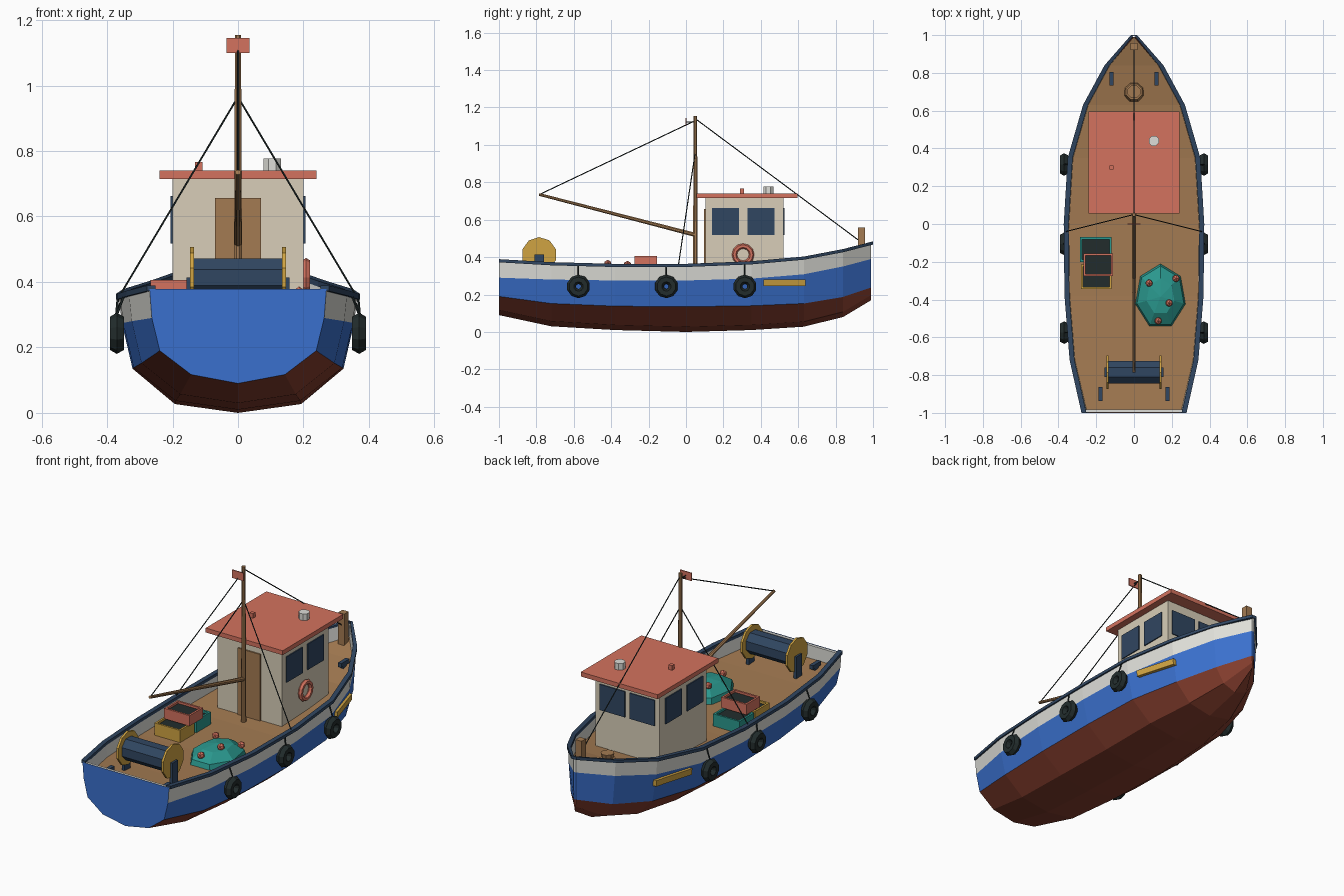
import bpy, bmesh, math
from mathutils import Vector

if "Cube" in bpy.data.objects:
    bpy.data.objects.remove(bpy.data.objects["Cube"])


def lin(c):
    return c / 12.92 if c <= 0.04045 else ((c + 0.055) / 1.055) ** 2.4


def material(name, r, g, b):
    m = bpy.data.materials.new(name)
    m.diffuse_color = (lin(r / 255), lin(g / 255), lin(b / 255), 1)
    m.use_nodes = True
    m.node_tree.nodes["Principled BSDF"].inputs["Base Color"].default_value = m.diffuse_color
    return m


BLUE = material("hull_blue", 58, 112, 205)
RED = material("antifouling_red", 134, 62, 46)
WHITE = material("white", 222, 222, 216)
CREAM = material("cream", 216, 206, 184)
CORAL = material("coral", 212, 114, 94)
NAVY = material("navy", 48, 70, 97)
WOOD = material("wood", 164, 123, 82)
TEAL = material("teal", 42, 152, 142)
YELLOW = material("yellow", 208, 164, 66)
BLACK = material("black", 34, 44, 44)


def make(name, verts, faces, mats, idx=None):
    me = bpy.data.meshes.new(name)
    me.from_pydata([tuple(v) for v in verts], [], faces)
    ob = bpy.data.objects.new(name, me)
    bpy.context.collection.objects.link(ob)
    for m in mats:
        me.materials.append(m)
    if idx:
        for p, i in zip(me.polygons, idx):
            p.material_index = i
    bm = bmesh.new()
    bm.from_mesh(me)
    bmesh.ops.recalc_face_normals(bm, faces=bm.faces)
    bm.to_mesh(me)
    bm.free()
    return ob


def box(name, x0, x1, y0, y1, z0, z1, mat):
    v = [(x, y, z) for x in (x0, x1) for y in (y0, y1) for z in (z0, z1)]
    f = [(0, 1, 3, 2), (4, 6, 7, 5), (0, 4, 5, 1), (2, 3, 7, 6), (0, 2, 6, 4), (1, 5, 7, 3)]
    return make(name, v, f, [mat])


def rod(name, a, b, r, mat, n=8, r2=None):
    a, b = Vector(a), Vector(b)
    q = (b - a).to_track_quat('Z', 'Y')
    ring = [Vector((math.cos(t), math.sin(t), 0)) for t in ((i + .5) * 2 * math.pi / n for i in range(n))]
    v = [a + q @ (p * r) for p in ring] + [b + q @ (p * (r if r2 is None else r2)) for p in ring]
    f = [(i, (i + 1) % n, n + (i + 1) % n, n + i) for i in range(n)]
    return make(name, v, f + [tuple(range(n))[::-1], tuple(range(n, 2 * n))], [mat])


def ring_x(name, loc, major, minor, mat, n, m):
    bpy.ops.mesh.primitive_torus_add(major_segments=n, minor_segments=m, major_radius=major,
                                     minor_radius=minor, location=loc, rotation=(0, math.pi / 2, 0))
    ob = bpy.context.object
    ob.name = name
    ob.data.materials.append(mat)
    return ob


# Hull stations: y, half width, sheer, white line, water line, keel
ST = [(-1.0, .27, .378, .29, .19, .09), (-.72, .333, .362, .28, .152, .03),
      (-.38, .36, .353, .275, .138, .01), (0, .364, .353, .275, .135, 0),
      (.35, .343, .367, .285, .14, .01), (.63, .262, .392, .308, .152, .028),
      (.84, .148, .432, .35, .187, .08), (.99, .008, .473, .39, .237, .17)]


def at(y, k):
    for a, b in zip(ST, ST[1:]):
        if y <= b[0]:
            t = (y - a[0]) / (b[0] - a[0])
            return a[k] + t * (b[k] - a[k])
    return ST[-1][k]


def deck(y):
    return at(y, 2) - .075


# Hull shell: sheer to keel to sheer, coloured by band
verts, faces, idx = [], [], []
for y, w, s, b, r, k in ST:
    half = [(w, s), (.975 * w, b), (.885 * w, r), (.53 * w, k + .027)]
    verts += [(x, y, z) for x, z in half] + [(0, y, k)] + [(-x, y, z) for x, z in half[::-1]]
bands = [0, 1, 2, 2, 2, 2, 1, 0]
for s in range(len(ST) - 1):
    for i in range(8):
        a = s * 9 + i
        faces.append((a, a + 1, a + 10, a + 9))
        idx.append(bands[i])
o = (len(ST) - 1) * 9
for i in range(3):
    faces.append((o + i, o + i + 1, o + 7 - i, o + 8 - i))
    idx.append(bands[i])
faces += [(o + 3, o + 4, o + 5), tuple(range(9))]
idx += [2, 1]
make("hull", verts, faces, [WHITE, BLUE, RED], idx)
box("transom_inner", -.262, .262, -.998, -.982, .30, .376, WHITE)

# Deck with inner bulwarks
verts, faces, idx = [], [], []
for y, w, s, *_ in ST:
    y = max(y, -.99)
    wi = max(w - .016, .002)
    wd = max(w - .02, .001)
    verts += [(wi, y, s), (wd, y, s - .075), (-wd, y, s - .075), (-wi, y, s)]
for s in range(len(ST) - 1):
    for i in range(3):
        a = s * 4 + i
        faces.append((a, a + 1, a + 5, a + 4))
        idx.append(1 if i == 1 else 0)
make("deck", verts, faces, [WHITE, WOOD], idx)

# Side rails
for sx, side in ((1, "right"), (-1, "left")):
    verts, faces = [], []
    for y, w, s, *_ in ST:
        xi, xo = max(w - .018, 0), w + .008
        y = y if y < .9 else 1.0
        verts += [(sx * x, y, z) for x, z in ((xi, s - .006), (xo, s - .006), (xo, s + .011), (xi, s + .011))]
    for s in range(len(ST) - 1):
        for i in range(4):
            a, b = s * 4 + i, s * 4 + (i + 1) % 4
            faces.append((a, b, b + 4, a + 4))
    n = len(verts)
    make(side + "_rail", verts, faces + [(0, 1, 2, 3), (n - 4, n - 3, n - 2, n - 1)], [NAVY])

    # Tyre fenders with hanging ropes
    for y in (-.575, -.105, .315):
        ring_x(side + "_fender", (sx * .37, y, .243), .038, .025, BLACK, 10, 6)
        rod(side + "_fender_rope", (sx * (at(y, 1) + .004), y, at(y, 2)), (sx * .372, y, .295), .004, BLACK, 5)

    # Name board on the bow
    v = []
    for y in (.415, .64):
        x = at(y, 1) * .975
        v += [(sx * (x + d), y, z) for d, z in ((-.012, .245), (.012, .245), (.014, .28), (-.012, .28))]
    make(side + "_bow_board", v, [(0, 1, 2, 3), (4, 5, 6, 7)] +
         [(i, (i + 1) % 4, (i + 1) % 4 + 4, i + 4) for i in range(4)], [YELLOW])

    # Cleats
    for x, y in ((.12, .77), (.177, -.9)):
        x *= sx
        d = deck(y)
        box(side + "_cleat", x - .011, x + .011, y - .036, y + .036, d + .012, d + .035, NAVY)
        box(side + "_cleat_foot", x - .008, x + .008, y - .015, y + .015, d - .01, d + .014, NAVY)

    # Side windows
    for y in (.14, .33):
        box(side + "_window", sx * .198, sx * .206, y, y + .143, .518, .663, NAVY)
    # Front windows
    box(side + "_front_window", sx * .015, sx * .172, .518, .526, .518, .663, NAVY)
    # Shrouds
    rod(side + "_shroud", (0, .05, .965), (sx * .36, -.04, .36), .003, BLACK, 5)
    # Winch cheeks and legs
    rod(side + "_winch_cheek", (sx * .134, -.785, .413), (sx * .146, -.785, .413), .094, YELLOW, 10)
    box(side + "_winch_leg", sx * .14, sx * .157, -.81, -.76, .28, .413, NAVY)

# Wheelhouse
box("cabin", -.2, .2, .105, .52, .27, .717, CREAM)
box("roof", -.24, .24, .055, .595, .715, .74, CORAL)
box("door", -.07, .07, .097, .106, .28, .657, WOOD)
rod("chimney", (.105, .44, .735), (.105, .44, .777), .029, WHITE)
box("roof_lamp", -.131, -.109, .289, .311, .735, .766, CORAL)
ring_x("life_ring", (.208, .305, .413), .046, .014, CORAL, 12, 6)

# Mast, boom, flag and stays
rod("mast", (0, .05, .27), (0, .05, 1.155), .014, WOOD, 8, .010)
rod("boom", (0, .045, .52), (0, -.785, .735), .012, WOOD, 8, .008)
box("flag", -.035, .035, -.003, .003, 1.1, 1.145, CORAL)
rod("flag_staff", (0, .05, 1.122), (0, -.003, 1.122), .003, BLACK, 5)
rod("forestay", (0, .05, 1.14), (0, .93, .485), .003, BLACK, 5)
rod("topping_lift", (0, .05, 1.13), (0, -.783, .735), .003, BLACK, 5)

# Bow post and capstan
box("bow_post", -.019, .019, .92, .958, .36, .557, WOOD)
d = deck(.7)
rod("capstan_base", (0, .7, d - .01), (0, .7, d + .025), .057, WOOD, 8, .045)
rod("capstan_head", (0, .7, d + .025), (0, .7, d + .06), .028, WOOD, 8, .036)

# Net winch drum
rod("winch_drum", (-.136, -.785, .413), (.136, -.785, .413), .064, NAVY, 8)


# Fish crates: four walls and a dark fill
def crate(name, x0, x1, y0, y1, z0, z1, mat):
    t = .011
    box(name + "_end_a", x0, x1, y0, y0 + t, z0, z1, mat)
    box(name + "_end_b", x0, x1, y1 - t, y1, z0, z1, mat)
    box(name + "_side_a", x0, x0 + t, y0 + t, y1 - t, z0, z1, mat)
    box(name + "_side_b", x1 - t, x1, y0 + t, y1 - t, z0, z1, mat)
    box(name + "_fill", x0 + t, x1 - t, y0 + t, y1 - t, z0 + .002, z1 - .012, BLACK)


crate("teal_crate", -.285, -.12, -.2, -.07, .277, .347, TEAL)
crate("yellow_crate", -.28, -.12, -.345, -.215, .277, .347, YELLOW)
crate("coral_crate", -.268, -.11, -.275, -.155, .347, .406, CORAL)

# Heaped net with floats
n, verts = 7, []
for s, z in ((1, .275), (.93, .31), (.55, .35)):
    for i in range(n):
        t = math.pi / 2 + i * 2 * math.pi / n
        verts.append((.14 + .137 * s * math.cos(t), -.385 + .175 * s * math.sin(t), z))
verts.append((.14, -.385, .362))
faces = [(r * n + i, r * n + (i + 1) % n, (r + 1) * n + (i + 1) % n, (r + 1) * n + i)
         for r in range(2) for i in range(n)]
make("net_heap", verts, faces + [(2 * n + i, 2 * n + (i + 1) % n, 3 * n) for i in range(n)], [TEAL])
for x, y, z in ((.08, -.313, .36), (.222, -.288, .335), (.186, -.418, .365), (.128, -.513, .338)):
    bpy.ops.mesh.primitive_ico_sphere_add(subdivisions=1, radius=.021, location=(x, y, z))
    bpy.context.object.name = "net_float"
    bpy.context.object.data.materials.append(CORAL)
